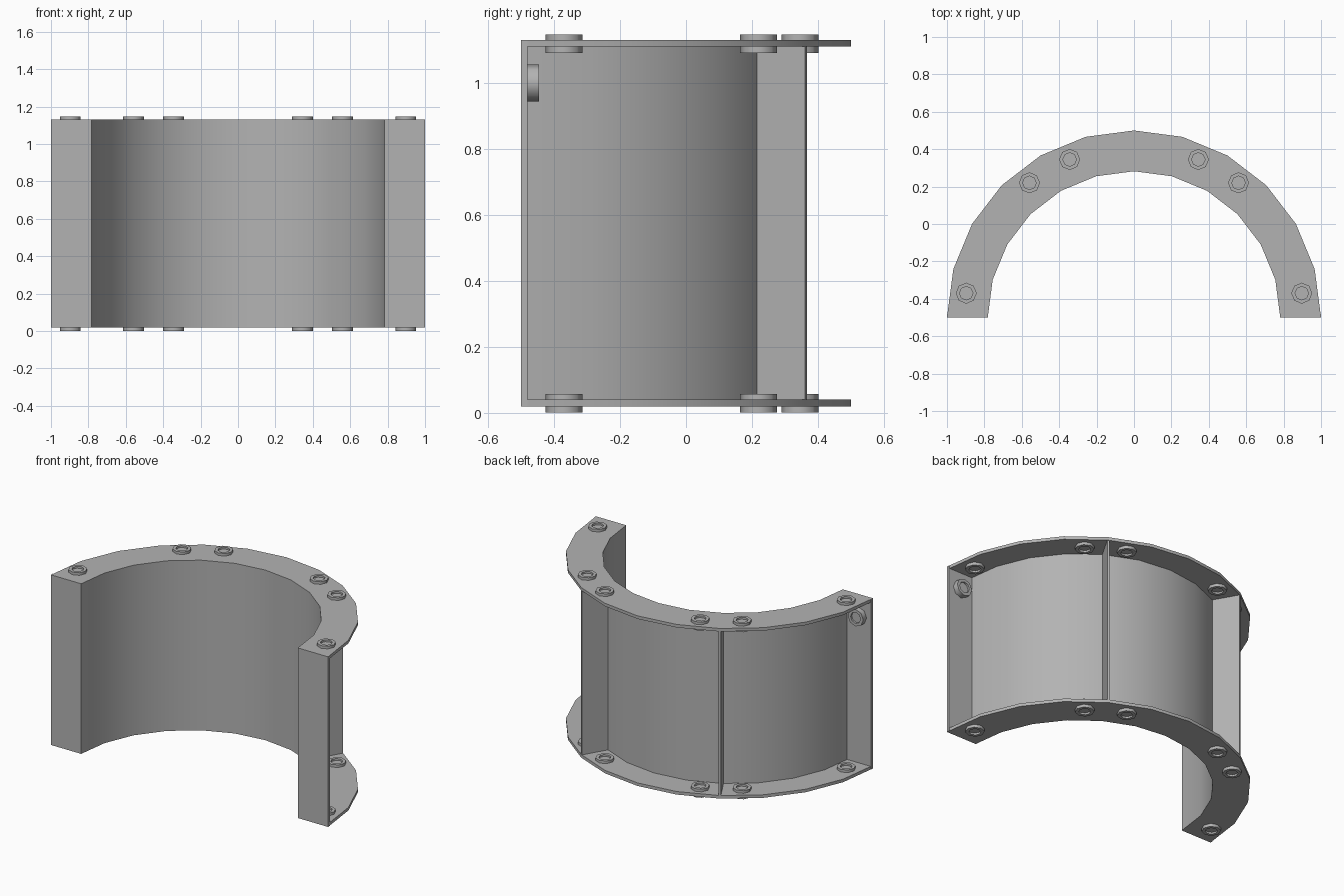
import bpy, bmesh
from math import sin, cos, pi, radians
from mathutils import Matrix

if "Cube" in bpy.data.objects:
    bpy.data.objects.remove(bpy.data.objects["Cube"])

CY = -0.5            # arc centre in y
R_IN, R_WALL, R_OUT = 0.782, 0.83, 1.0
Z0, Z1, T = 0.02, 1.13, 0.02

# dark grey metal
grey = bpy.data.materials.new("dark_grey")
grey.diffuse_color = (0.45, 0.45, 0.45, 1)
grey.use_nodes = True
grey.node_tree.nodes["Principled BSDF"].inputs["Base Color"].default_value = grey.diffuse_color


def finish(bm, name, angle=30):
    bmesh.ops.recalc_face_normals(bm, faces=bm.faces)
    mesh = bpy.data.meshes.new(name)
    bm.to_mesh(mesh)
    bm.free()
    mesh.materials.append(grey)
    ob = bpy.data.objects.new(name, mesh)
    bpy.context.collection.objects.link(ob)
    bpy.ops.object.select_all(action='DESELECT')
    ob.select_set(True)
    bpy.context.view_layer.objects.active = ob
    bpy.ops.object.shade_smooth_by_angle(angle=radians(angle))
    return ob


def sweep(rows, bm, closed=True):
    # skin neighbouring rows of points into a strip
    n = len(rows[0])
    for a, b in zip(rows, rows[1:]):
        for i in range(n):
            j = (i + 1) % n
            bm.faces.new((a[i], a[j], b[j], b[i]))


def box(name, size, loc, rot=0.0):
    bm = bmesh.new()
    bmesh.ops.create_cube(bm, size=1)
    bmesh.ops.scale(bm, vec=size, verts=bm.verts)
    m = Matrix.Translation(loc) @ Matrix.Rotation(rot, 4, 'Z')
    bmesh.ops.transform(bm, matrix=m, verts=bm.verts)
    return finish(bm, name)


def bolt(name, loc, half=0.028, along_y=False):
    # eight-sided stud with a recess in each end
    deep = half - 0.012
    prof = [(0.036, deep), (0.036, half), (0.056, half),
            (0.056, -half), (0.036, -half), (0.036, -deep)]
    bm = bmesh.new()
    rings = [[bm.verts.new((r * cos(k * pi / 4), r * sin(k * pi / 4), z))
              for k in range(8)] for r, z in prof]
    sweep(rings, bm)
    bm.faces.new(rings[0])
    bm.faces.new(rings[-1])
    m = Matrix.Translation(loc)
    if along_y:
        m = m @ Matrix.Rotation(pi / 2, 4, 'X')
    bmesh.ops.transform(bm, matrix=m, verts=bm.verts)
    return finish(bm, name, 50)


# half-round channel: inner wall with top and bottom flanges
profile = [(R_IN, Z0), (R_OUT, Z0), (R_OUT, Z0 + T), (R_WALL, Z0 + T),
           (R_WALL, Z1 - T), (R_OUT, Z1 - T), (R_OUT, Z1), (R_IN, Z1)]
bm = bmesh.new()
rows = [[bm.verts.new((r * cos(pi * k / 12), CY + r * sin(pi * k / 12), z))
         for r, z in profile] for k in range(13)]
sweep(rows, bm)
finish(bm, "curved_channel")

zm = (Z0 + Z1) / 2
for side, sx in (("right", 1), ("left", -1)):
    # end plate closing the channel
    box(f"end_plate_{side}", (R_OUT - R_IN, T, Z1 - Z0),
        (sx * (R_OUT + R_IN) / 2, CY + T / 2, zm))
    # radial rib
    a = radians(60 if sx > 0 else 120)
    r = (0.80 + 0.997) / 2
    box(f"rib_{side}", (0.197, 0.014, Z1 - Z0 - 2 * T),
        (r * cos(a), CY + r * sin(a), zm), a)
    # flange bolts, bottom and top
    for i, (x, y) in enumerate([(0.897, -0.37), (0.559, 0.22), (0.344, 0.345)]):
        bolt(f"bottom_bolt_{side}_{i}", (sx * x, y, 0.029))
        bolt(f"top_bolt_{side}_{i}", (sx * x, y, 1.119))
    # bolt on the inside of the end plate
    bolt(f"end_bolt_{side}", (sx * 0.912, -0.467, 1.0), 0.022, True)
